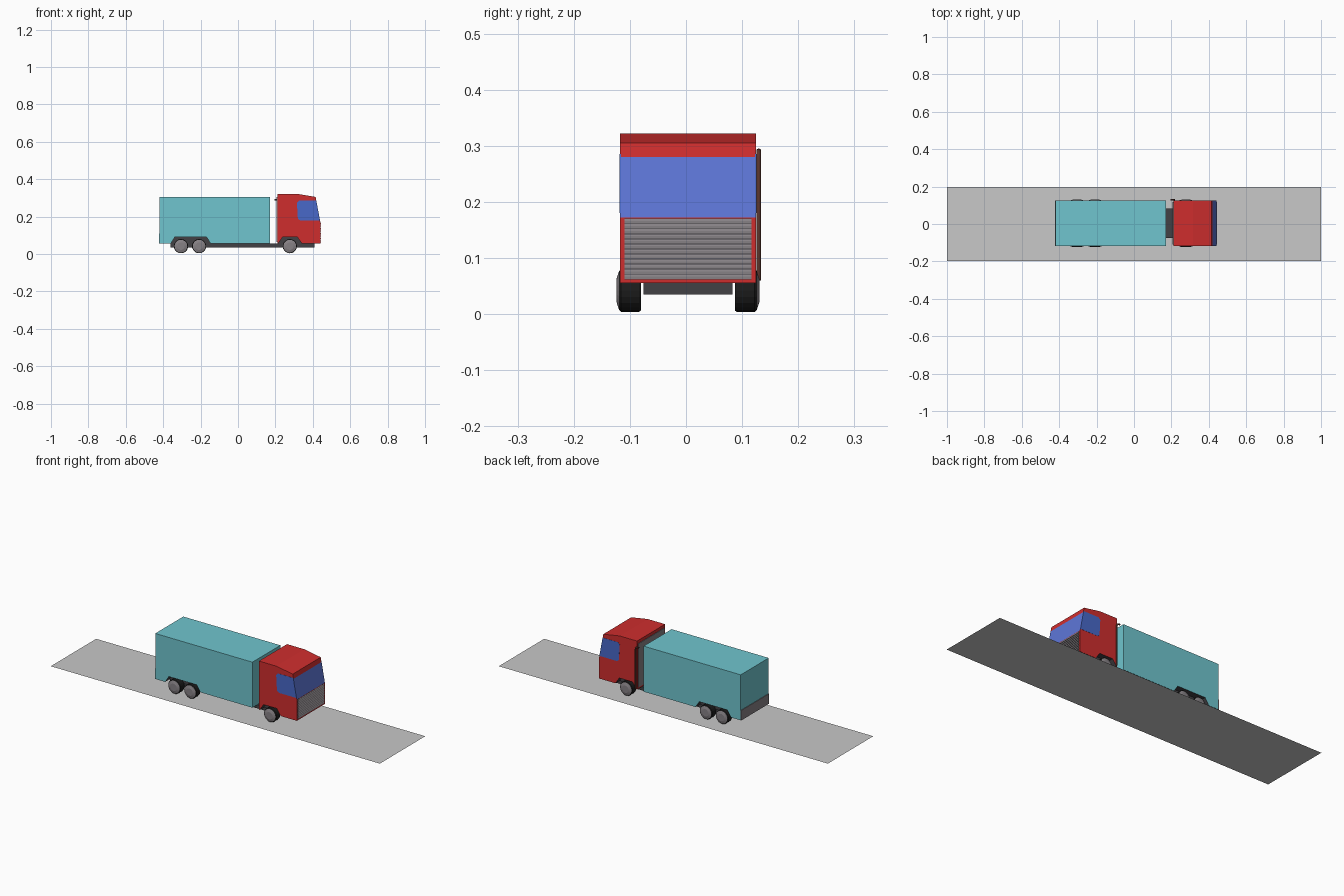
import bpy, bmesh, math
from mathutils import Vector

if "Cube" in bpy.data.objects:
    bpy.data.objects.remove(bpy.data.objects["Cube"])

def mat(name, r, g, b):
    m = bpy.data.materials.new(name)
    m.diffuse_color = (r, g, b, 1)
    m.use_nodes = True
    m.node_tree.nodes["Principled BSDF"].inputs["Base Color"].default_value = m.diffuse_color
    return m

TEAL = mat("teal", 0.16, 0.56, 0.62)
RED = mat("red", 0.62, 0.027, 0.027)
GLASS = mat("windscreen blue", 0.11, 0.18, 0.68)
SIDE = mat("side window blue", 0.065, 0.14, 0.58)
ROAD = mat("road grey", 0.58, 0.58, 0.58)
METAL = mat("metal grey", 0.24, 0.22, 0.235)
DARK = mat("dark grey", 0.055, 0.052, 0.058)
BLACK = mat("tyre black", 0.012, 0.012, 0.012)
BROWN = mat("exhaust brown", 0.1, 0.035, 0.025)

CY = 0.0035           # truck centre line
HW = 0.1215           # half body width

def finish(name, bm, mats, rule=None):
    bmesh.ops.recalc_face_normals(bm, faces=bm.faces)
    if rule:
        for f in bm.faces:
            f.material_index = rule(f)
    me = bpy.data.meshes.new(name)
    bm.to_mesh(me)
    bm.free()
    for m in mats:
        me.materials.append(m)
    ob = bpy.data.objects.new(name, me)
    bpy.context.collection.objects.link(ob)
    return ob

def extrude(name, pts, y0, y1, mats, rule=None):
    """Extrude an x-z outline from y0 to y1."""
    bm = bmesh.new()
    f = bm.faces.new([bm.verts.new((x, y0, z)) for x, z in pts])
    r = bmesh.ops.extrude_face_region(bm, geom=[f])
    vs = [v for v in r["geom"] if isinstance(v, bmesh.types.BMVert)]
    bmesh.ops.translate(bm, verts=vs, vec=(0, y1 - y0, 0))
    return finish(name, bm, mats, rule)

def box(name, x0, x1, y0, y1, z0, z1, m):
    return extrude(name, [(x0, z0), (x1, z0), (x1, z1), (x0, z1)], y0, y1, [m])

# road
bm = bmesh.new()
bm.faces.new([bm.verts.new(p) for p in
              [(-1, -.197, 0), (1, -.197, 0), (1, .197, 0), (-1, .197, 0)]])
finish("road", bm, [ROAD])

# cargo box and cab, notched for the wheel arches
rear_arch = [(-.36, .055), (-.338, .09), (-.168, .09), (-.145, .055)]
front_arch = [(.214, .055), (.238, .09), (.318, .09), (.342, .055)]

def in_arch(f):
    c = f.calc_center_median()
    return abs(f.normal.y) < .5 and .06 < c.z < .0901

extrude("cargo_box", [(-.42, .055)] + rear_arch + [(.17, .055), (.17, .305), (-.42, .305)],
        CY - HW, CY + HW, [TEAL, DARK], lambda f: 1 if in_arch(f) else 0)

def cab_colour(f):
    c = f.calc_center_median()
    if in_arch(f):
        return 1
    return 2 if f.normal.x > .9 and .2 < c.z < .25 else 0

extrude("cab", [(.21, .055)] + front_arch +
        [(.44, .055), (.44, .172), (.4197, .28), (.415, .305), (.315, .322), (.21, .322)],
        CY - HW, CY + HW, [RED, DARK, GLASS], cab_colour)

# wheel arch liners between the wheels
for name, arch in (("rear_arch_liner", rear_arch), ("front_arch_liner", front_arch)):
    extrude(name, arch, CY - .086, CY + .086, [DARK])

# chassis
box("chassis", -.36, .41, CY - .079, CY + .079, .035, .056, DARK)

# tail plate and cab back panel
box("tail_plate", -.423, -.419, CY - HW, CY + HW, .055, .11, METAL)
box("cab_back_panel", .207, .211, CY - HW + .008, CY + HW - .008, .065, .305, METAL)

# side windows
window = [(.32, .188), (.332, .18), (.4385, .18), (.4188, .285), (.326, .285), (.315, .274)]
for name, s in (("right_window", -1), ("left_window", 1)):
    extrude(name, window, CY + s * (HW - .002), CY + s * (HW + .0008), [SIDE])

# grille with slats
gy = HW - .008
box("grille_back", .438, .4405, CY - gy, CY + gy, .062, .17, DARK)
n = 12
step = (.17 - .062) / n
for i in range(n):
    z = .062 + i * step
    extrude("grille_slat", [(.439, z + .0008), (.4425, z + .0008), (.4425, z + step * .55),
                            (.4405, z + step - .0008), (.439, z + step - .0008)],
            CY - gy, CY + gy, [METAL])

# wheels: lathed profile of (radius, distance from inner side), hub face on the outside
def wheel(name, x, side, seg=20):
    prof = [(.0, 0), (.036, 0), (.038, .003), (.038, .035), (.034, .039), (.020, .0435), (0, .0435)]
    bm = bmesh.new()
    vs = [bm.verts.new((x + r, CY + side * (.084 + d), .042)) for r, d in prof]
    es = [bm.edges.new(p) for p in zip(vs, vs[1:])]
    bmesh.ops.spin(bm, geom=vs + es, cent=(x, CY, .042), axis=(0, 1, 0),
                   angle=2 * math.pi, steps=seg, use_merge=True)
    bmesh.ops.remove_doubles(bm, verts=bm.verts, dist=1e-5)
    def rule(f):
        c = f.calc_center_median()
        return 1 if abs(c.y - CY) > .084 + .0395 else 0
    finish(name, bm, [BLACK, METAL], rule)

for x, axle in ((-.305, "rear"), (-.208, "middle"), (.277, "front")):
    wheel(axle + "_wheel_right", x, -1)
    wheel(axle + "_wheel_left", x, 1)

# exhaust pipe on the left, its tip bent backwards
cu = bpy.data.curves.new("exhaust_pipe", "CURVE")
cu.dimensions = "3D"
cu.bevel_depth = .0045
cu.bevel_resolution = 1
cu.use_fill_caps = True
path = [(.216, .06), (.216, .278), (.213, .286), (.207, .29), (.196, .291)]
sp = cu.splines.new("POLY")
sp.points.add(len(path) - 1)
for p, (x, z) in zip(sp.points, path):
    p.co = (x, CY + HW + .0045, z, 1)
cu.materials.append(BROWN)
bpy.context.collection.objects.link(bpy.data.objects.new("exhaust_pipe", cu))
